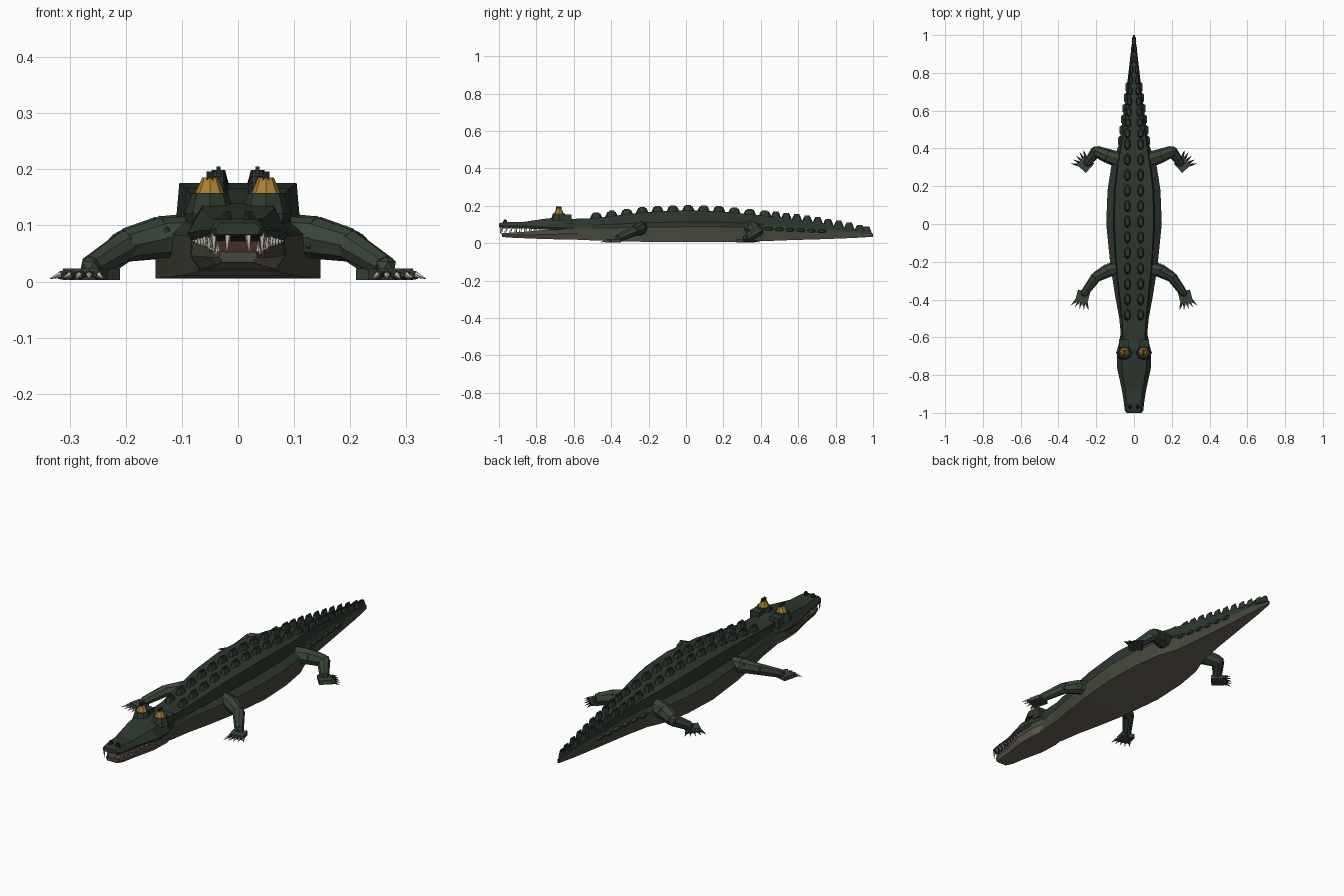
import bpy, bmesh, math
from mathutils import Vector, Matrix

if "Cube" in bpy.data.objects:
    bpy.data.objects.remove(bpy.data.objects["Cube"])


def mat(name, r, g, b):
    m = bpy.data.materials.new(name)
    m.diffuse_color = (r, g, b, 1)
    m.use_nodes = True
    m.node_tree.nodes["Principled BSDF"].inputs["Base Color"].default_value = m.diffuse_color
    return m


HIDE = mat("hide", .026, .04, .028)
LIMB = mat("limb", .04, .06, .04)
SIDE = mat("flank", .06, .065, .043)
BELLY = mat("belly", .15, .13, .10)
DARK = mat("dark", .012, .016, .012)
AMBER = mat("amber", .42, .22, .03)
BONE = mat("bone", .6, .57, .48)
MOUTH = mat("mouth", .1, .05, .04)


def finish(bm, name, *mats):
    bmesh.ops.recalc_face_normals(bm, faces=bm.faces)
    me = bpy.data.meshes.new(name)
    bm.to_mesh(me)
    bm.free()
    for m in mats:
        me.materials.append(m)
    ob = bpy.data.objects.new(name, me)
    bpy.context.collection.objects.link(ob)
    return ob


def loft(name, rings, mats, band=None):
    """Skin a list of equal closed rings; band maps side index to material slot."""
    bm = bmesh.new()
    vs = [[bm.verts.new(p) for p in r] for r in rings]
    n = len(vs[0])
    for a, b in zip(vs, vs[1:]):
        for i in range(n):
            f = bm.faces.new((a[i], a[(i + 1) % n], b[(i + 1) % n], b[i]))
            f.material_index = band[i] if band else 0
    bm.faces.new(vs[0])
    bm.faces.new(vs[-1])
    return finish(bm, name, *mats)


def cone(bm, a, b, r1, r2, seg=6):
    a, b = Vector(a), Vector(b)
    d = b - a
    m = Matrix.Translation((a + b) / 2) @ d.to_track_quat('Z', 'Y').to_matrix().to_4x4()
    bmesh.ops.create_cone(bm, cap_ends=True, segments=seg, radius1=r1, radius2=r2,
                          depth=d.length, matrix=m)


def lerp(tab, y):
    for p, q in zip(tab, tab[1:]):
        if y <= q[0]:
            t = (y - p[0]) / (q[0] - p[0])
            return [u + (v - u) * t for u, v in zip(p, q)]
    return tab[-1]


# Body and tail: y, half width, upper half width, bottom, middle, top
BODY = [(-.62, .066, .06, .02, .075, .13), (-.5, .078, .066, .015, .08, .132),
        (-.38, .1, .08, .011, .082, .147), (-.22, .125, .097, .007, .085, .166),
        (0, .147, .11, .005, .088, .176), (.18, .14, .105, .006, .088, .17),
        (.32, .118, .088, .008, .085, .157), (.42, .08, .07, .011, .08, .147),
        (.55, .06, .05, .016, .074, .132), (.75, .035, .03, .022, .066, .103),
        (.9, .018, .015, .028, .057, .076), (1, .004, .003, .034, .045, .052)]
rings = []
for y, w, u, b, m, t in BODY:
    h = m + (t - m) * .3
    rings.append([(-w, y, b), (w, y, b), (w, y, m), (u, y, h), (u * .95, y, t),
                  (-u * .95, y, t), (-u, y, h), (-w, y, m)])
loft("body", rings, (HIDE, SIDE, BELLY), [2, 1, 0, 0, 0, 0, 0, 1])

# Upper head: y, half width, bottom, top
HEAD = [(-.60, .066, .07, .128), (-.66, .088, .07, .14), (-.76, .09, .074, .13),
        (-.88, .064, .08, .112), (-.95, .053, .078, .113), (-.985, .05, .08, .11),
        (-1, .04, .084, .104)]
loft("upper_jaw", [[(-w * .92, y, b), (w * .92, y, b), (w, y, b + .012), (w * .72, y, t),
                    (-w * .72, y, t), (-w, y, b + .012)] for y, w, b, t in HEAD], (HIDE,))

# Lower jaw, with a dark inner mouth
JAW = [(-.58, .07, .02, .08), (-.66, .086, .02, .077), (-.76, .084, .022, .07),
       (-.88, .058, .027, .06), (-.95, .048, .03, .055), (-.985, .034, .034, .053)]
loft("lower_jaw", [[(-w * .8, y, b), (w * .8, y, b), (w, y, (b + t) / 2), (w * .95, y, t),
                    (-w * .95, y, t), (-w, y, (b + t) / 2)] for y, w, b, t in JAW],
     (SIDE, BELLY, MOUTH), [1, 1, 0, 2, 0, 1])

# Teeth along both jaws
bm = bmesh.new()
for s in (1, -1):
    for i in range(10):
        y = -.985 + i * .026
        w, b = lerp(HEAD[::-1], y)[1:3]
        L = .036 if i in (0, 3) else .02
        cone(bm, (s * w * .86, y, b + .006), (s * w * .86, y, b - L), .006, .0005, 5)
        if i < 8:
            w, _, t = lerp(JAW[::-1], y + .018)[1:]
            cone(bm, (s * w * .88, y + .018, t - .004), (s * w * .88, y + .018, t + .02), .005, .0005, 5)
    cone(bm, (s * .018, -.99, .088), (s * .02, -.992, .048), .007, .0005, 5)
finish(bm, "teeth", BONE)

# Nostrils, brows and skull bumps
bm = bmesh.new()
for s in (1, -1):
    cone(bm, (s * .02, -.967, .105), (s * .02, -.967, .126), .014, .007, 6)
finish(bm, "nostrils", DARK)
bm = bmesh.new()
for s in (1, -1):
    cone(bm, (s * .05, -.68, .12), (s * .05, -.68, .158), .045, .032, 8)
    bmesh.ops.create_cube(bm, matrix=Matrix.Translation((s * .054, -.637, .128))
                          @ Matrix.Diagonal((.05, .05, .05, 1)))
finish(bm, "eye_sockets", HIDE)

# Eyes
for s, side in ((1, "left"), (-1, "right")):
    bm = bmesh.new()
    cone(bm, (s * .05, -.68, .155), (s * .05, -.68, .185), .027, .014, 8)
    finish(bm, side + "_eye", AMBER)
    bm = bmesh.new()
    bmesh.ops.create_cube(bm, matrix=Matrix.Translation((s * .05, -.68, .184))
                          @ Matrix.Diagonal((.012, .028, .024, 1)))
    finish(bm, side + "_pupil", DARK)

# Back scutes in two rows, then closer ones on the tail
ys = [-.48 + .082 * i for i in range(12)] + [.48 + .056 * i for i in range(9)] + [.965]
bm = bmesh.new()
for s in (1, -1):
    for y in ys:
        w, u, b, m, t = lerp(BODY, y)[1:]
        k = 1 if y < .46 else max(.35, 1 - (y - .46) * 1.2)
        x = s * min(.035, u * .6)
        M = Matrix.Translation((x, y, t + .008)) @ Matrix.Diagonal((.55 * k, 1 if y < .46 else .8, 1, 1))
        bmesh.ops.create_cone(bm, cap_ends=True, segments=8, radius1=.036, radius2=.022,
                              depth=.03, matrix=M)
        M = Matrix.Translation((x, y, t + .024)) @ Matrix.Diagonal((.007 * k, .03, .01, 1))
        bmesh.ops.create_cube(bm, size=1, matrix=M)
finish(bm, "back_scutes", HIDE)

# Side scutes at the tail base
bm = bmesh.new()
for s in (1, -1):
    for i in range(6):
        y = .44 + .057 * i
        w, u, b, m, t = lerp(BODY, y)[1:]
        M = (Matrix.Translation((s * w, y, m - .003)) @ Matrix.Rotation(s * math.pi / 2, 4, 'Y')
             @ Matrix.Diagonal((.4, 1, 1, 1)))
        bmesh.ops.create_cone(bm, cap_ends=True, segments=8, radius1=.03, radius2=.018,
                              depth=.016, matrix=M)
finish(bm, "tail_side_scutes", HIDE)


# Legs: tapered limb segments with joints, flat foot, toes and claws
def leg(name, s, pts, radii, foot, ang):
    bm = bmesh.new()
    P = [Vector((s * x, y, z)) for x, y, z in pts]
    for a, b, r, q in zip(P, P[1:], radii, radii[1:]):
        cone(bm, a, b, r, q, 8)
    for p, r in zip(P[1:], radii[1:]):
        bmesh.ops.create_icosphere(bm, subdivisions=1, radius=r * 1.04, matrix=Matrix.Translation(p))
    c = Vector((s * foot[0], foot[1], .013))
    a = ang if s > 0 else math.pi - ang
    bmesh.ops.create_cube(bm, matrix=Matrix.Translation(c) @ Matrix.Rotation(a, 4, 'Z')
                          @ Matrix.Diagonal((.06, .066, .02, 1)))
    claws = bmesh.new()
    for i in range(5):
        f = (i - 2) / 2
        d = Vector((math.cos(a + f * .55), math.sin(a + f * .55), 0))
        side = Vector((-math.sin(a), math.cos(a), 0)) * f * .025
        st = c + side + Vector((math.cos(a), math.sin(a), 0)) * .022
        cone(bm, st, st + d * .022 - Vector((0, 0, .002)), .009, .007, 6)
        cone(claws, st + d * .018, st + d * .046 - Vector((0, 0, .008)), .006, .0005, 5)
    finish(bm, name, LIMB)
    finish(claws, name + "_claws", BONE if "front" in name else DARK)


for s, side in ((1, "left"), (-1, "right")):
    leg(side + "_front_leg", s, [(.09, -.235, .08), (.135, -.245, .078), (.2, -.28, .064), (.262, -.365, .026)],
        [.036, .036, .028, .021], (.272, -.385), math.radians(-75))
    leg(side + "_hind_leg", s, [(.08, .34, .08), (.14, .36, .078), (.2, .385, .065), (.245, .325, .026)],
        [.042, .038, .03, .022], (.255, .315), math.radians(42))
